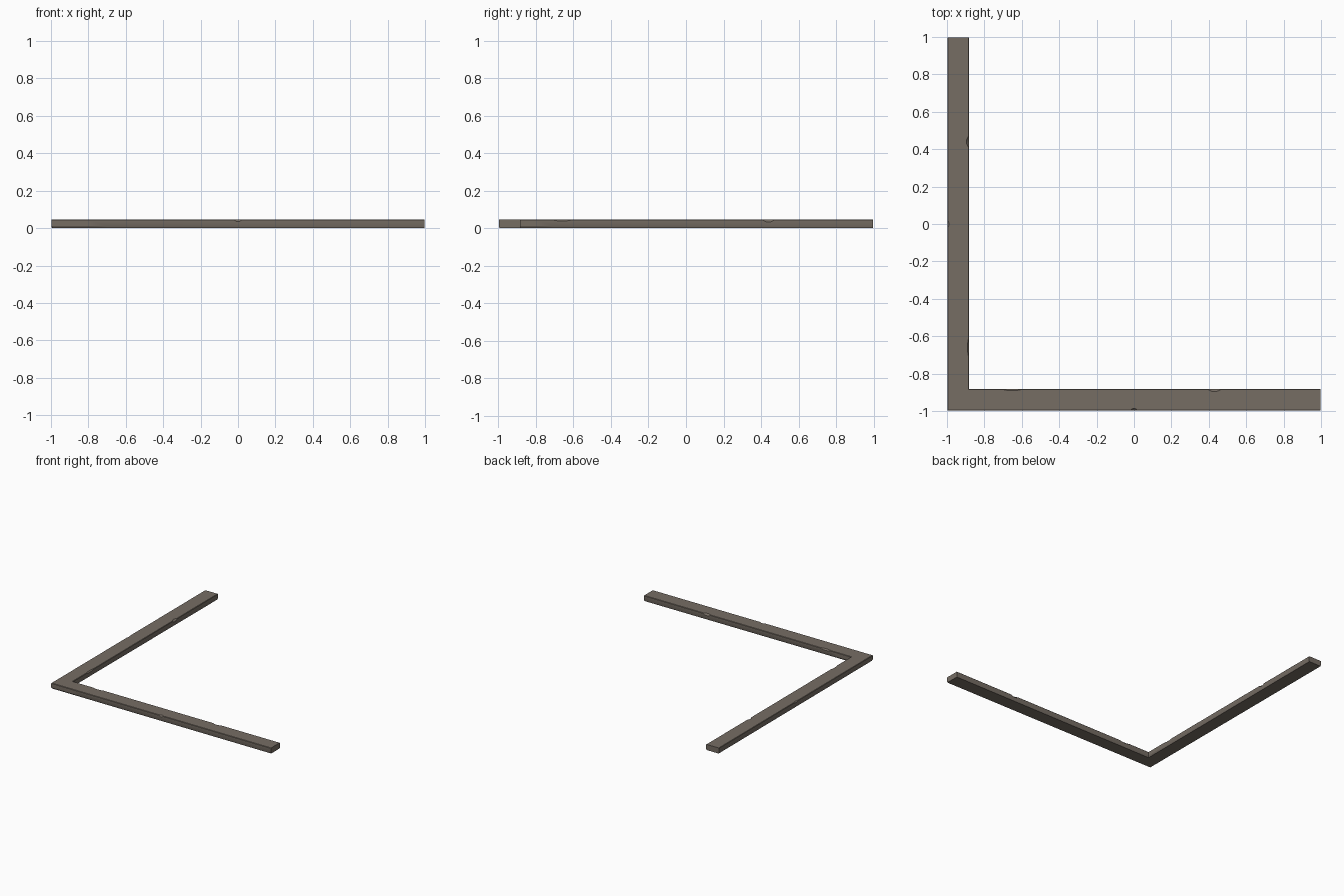
import bpy, bmesh, math

if "Cube" in bpy.data.objects:
    bpy.data.objects.remove(bpy.data.objects["Cube"])

W, H = 0.116, 0.046      # width and height of the stone edging
O, E = -0.998, 0.998     # outer line and free end

stone = bpy.data.materials.new("weathered grey brown stone")
stone.diffuse_color = (0.18, 0.153, 0.127, 1)
stone.use_nodes = True
stone.node_tree.nodes["Principled BSDF"].inputs["Base Color"].default_value = stone.diffuse_color

# worn spots per arm: (position along the arm, half length, depth)
WORN = {
    "x": {"inner": [(0.43, 0.035, 0.016), (-0.65, 0.05, 0.010)],
          "outer": [(0.0, 0.02, 0.012)]},
    "y": {"inner": [(0.44, 0.03, 0.016), (-0.66, 0.05, 0.008)],
          "outer": [(0.0, 0.02, 0.008)]},
}


def wear(arm, side, s):
    return sum(d * max(0, 1 - abs(s - p) / h) for p, h, d in WORN[arm][side])


def section(arm, s):
    """Cross-section as (distance from outer line, height)."""
    a = 0.003 + wear(arm, "outer", s)
    b = 0.003 + wear(arm, "inner", s)
    c = 0.003 + 0.003 * (0.5 - 0.5 * s)
    return [(c, 0), (0, 0.012), (0, H - a), (a, H),
            (W - b, H), (W, H - b), (W, 0.012), (W - c, 0)]


def stations(arm):
    pts = {E, 0.5, -0.3, -0.8}
    for spots in WORN[arm].values():
        for p, h, d in spots:
            pts |= {p - h, p - h * 0.35, p + h * 0.35, p + h}
    return sorted(pts)


bm = bmesh.new()
rings = []
# arm along x, from free end to corner
for s in reversed(stations("x")):
    rings.append([bm.verts.new((s, O + u, z)) for u, z in section("x", s)])
# mitred corner
rings.append([bm.verts.new((O + u, O + u, z)) for u, z in section("x", -1)])
# arm along y
for s in stations("y"):
    rings.append([bm.verts.new((O + u, s, z)) for u, z in section("y", s)])

n = len(rings[0])
for r0, r1 in zip(rings, rings[1:]):
    for i in range(n):
        j = (i + 1) % n
        bm.faces.new((r0[i], r0[j], r1[j], r1[i]))
bm.faces.new(rings[0])
bm.faces.new(rings[-1])
bmesh.ops.recalc_face_normals(bm, faces=bm.faces)

mesh = bpy.data.meshes.new("corner_stone_edging")
bm.to_mesh(mesh)
bm.free()
mesh.materials.append(stone)
obj = bpy.data.objects.new("corner_stone_edging", mesh)
bpy.context.collection.objects.link(obj)
bpy.context.view_layer.objects.active = obj
obj.select_set(True)
bpy.ops.object.shade_smooth_by_angle(angle=math.radians(25))
